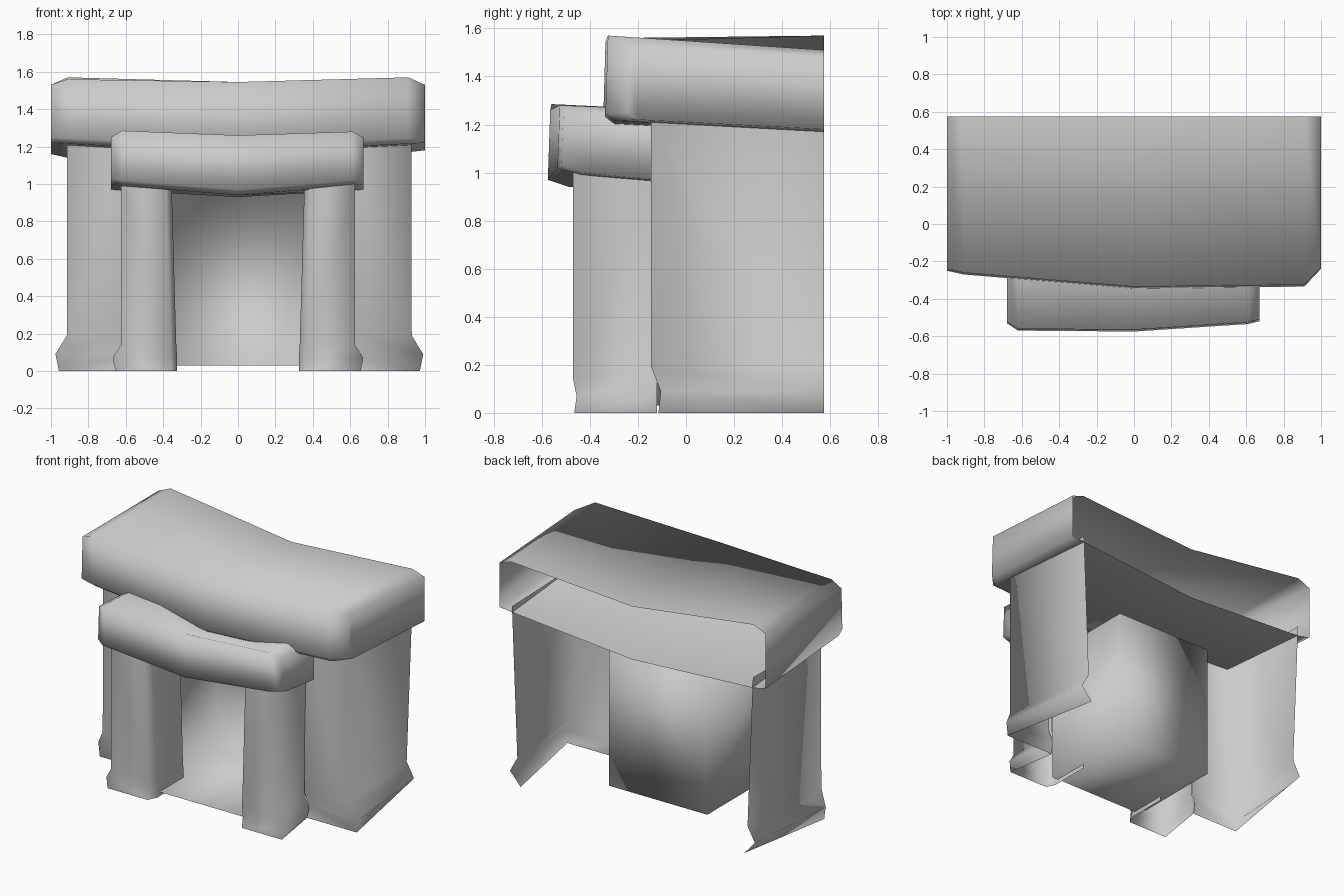
import bpy
import bmesh

cube = bpy.data.objects.get("Cube")
if cube:
    bpy.data.objects.remove(cube, do_unlink=True)

stone = bpy.data.materials.new("grey_stone")
stone.use_nodes = True
grey = (0.6, 0.6, 0.6, 1)
stone.diffuse_color = grey
bsdf = stone.node_tree.nodes["Principled BSDF"]
bsdf.inputs["Base Color"].default_value = grey
bsdf.inputs["Roughness"].default_value = 0.8


def loft(name, rows, caps=False, inward=False):
    """Skin a list of equal-length point rows into an open, smooth shell."""
    bm = bmesh.new()
    grid = [[bm.verts.new(p) for p in row] for row in rows]
    for a, b in zip(grid, grid[1:]):
        for i in range(len(a) - 1):
            bm.faces.new((a[i], a[i + 1], b[i + 1], b[i]))
    if caps:
        bm.faces.new(grid[0])
        bm.faces.new(grid[-1])
    bmesh.ops.recalc_face_normals(bm, faces=bm.faces)
    if inward:
        bmesh.ops.reverse_faces(bm, faces=bm.faces)
    for f in bm.faces:
        f.smooth = True
    mesh = bpy.data.meshes.new(name)
    bm.to_mesh(mesh)
    bm.free()
    mesh.materials.append(stone)
    obj = bpy.data.objects.new(name, mesh)
    bpy.context.collection.objects.link(obj)


def block(name, back, lip, sections):
    """Sagging stone beam, open at the back.
    Each section: x, front y, top front z, top back z, bottom front z, bottom back z."""
    rows = []
    for x, yf, tf, tb, bf, bb in sections:
        rows.append([(x, back, tb), (x, yf, tf), (x, yf - 0.01, bf + 0.03),
                     (x, yf + lip, bf), (x, back, bb)])
    loft(name, rows, caps=True)


# Large mantel slab
block("mantel_slab", 0.575, 0.03, [
    (-1.0, -0.24, 1.53, 1.53, 1.22, 1.16),
    (-0.91, -0.26, 1.56, 1.57, 1.215, 1.14),
    (0.0, -0.335, 1.545, 1.45, 1.17, 1.09),
    (0.91, -0.325, 1.57, 1.51, 1.215, 1.17),
    (1.0, -0.23, 1.53, 1.48, 1.22, 1.18)])

# Smaller lintel in front
block("front_lintel", -0.14, 0.08, [
    (-0.68, -0.52, 1.25, 1.23, 1.00, 0.97),
    (-0.62, -0.56, 1.285, 1.265, 0.99, 0.965),
    (0.0, -0.565, 1.26, 1.13, 0.94, 0.93),
    (0.61, -0.525, 1.28, 1.265, 0.99, 0.965),
    (0.67, -0.51, 1.25, 1.23, 1.00, 0.97)])

# Piers with flared feet, one pair on each side
for side, label in ((1, "left"), (-1, "right")):
    # Outer pier: front sheet and side sheet, narrowing towards the back
    outer = []
    for z, x, xb, y in ((1.21, 0.92, 0.905, -0.145), (0.19, 0.922, 0.865, -0.145),
                        (0.09, 0.983, 0.92, -0.105), (0, 0.965, 0.84, -0.115)):
        outer.append([(side * 0.6, y, z), (side * x + 0.007, y, z),
                      (side * xb, 0.575, z)])
    loft(label + "_outer_pier", outer)

    # Inner pier with a chamfer towards the opening
    inner = []
    for z, x, xb, xi, y in ((1.0, 0.625, 0.61, 0.355, -0.47), (0.14, 0.625, 0.59, 0.33, -0.47),
                            (0.07, 0.67, 0.62, 0.325, -0.455), (0, 0.655, 0.6, 0.325, -0.465)):
        inner.append([(side * xb, -0.12, z), (side * x, y, z), (side * (xi + 0.03), y, z),
                      (side * xi, y + 0.06, z), (side * xi, -0.12, z)])
    loft(label + "_inner_pier", inner)

# Hearth recess: roof, back wall and floor in one strip, then the side walls
front, rear, low, high = -0.38, 0.30, 0.03, 0.955
ends = ((front, high), (rear, high), (rear, low), (front, low))
loft("hearth_recess", [[(x, y, z) for y, z in ends] for x in (-0.37, 0.37)],
     caps=True, inward=True)
